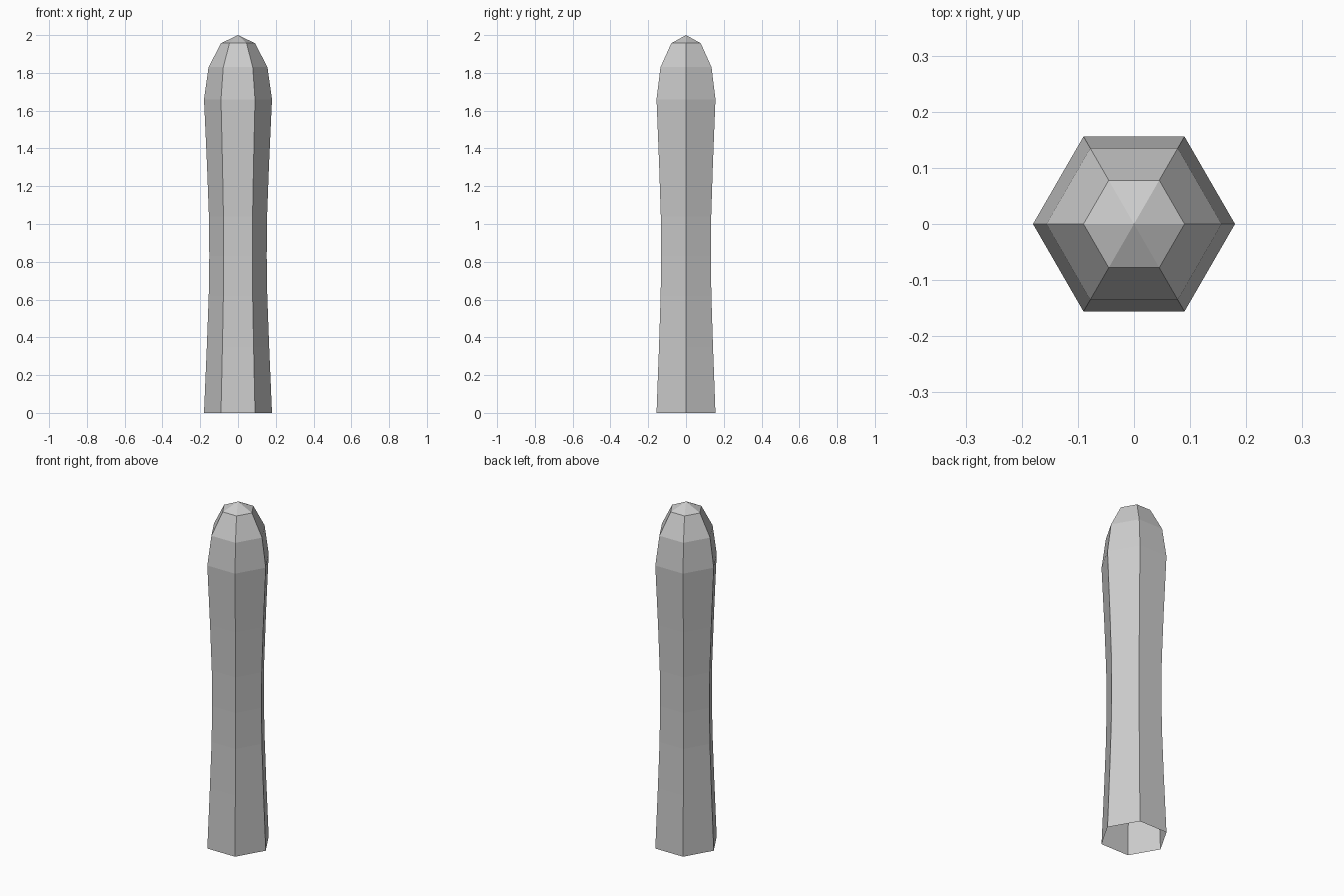
import bpy, bmesh
from math import cos, sin, pi

if "Cube" in bpy.data.objects:
    bpy.data.objects.remove(bpy.data.objects["Cube"])

SIDES = 6
# (radius, height) outline of the post, open at the bottom
PROFILE = [(0.18, 0), (0.165, 0.35), (0.155, 0.62), (0.152, 0.83), (0.154, 1.04),
           (0.164, 1.31), (0.18, 1.66), (0.156, 1.83), (0.09, 1.957)]
TIP = 2.0

bm = bmesh.new()
rings = [[bm.verts.new((r * cos(2 * pi * i / SIDES), r * sin(2 * pi * i / SIDES), z))
          for i in range(SIDES)] for r, z in PROFILE]

# Side walls
for low, high in zip(rings, rings[1:]):
    for i in range(SIDES):
        j = (i + 1) % SIDES
        bm.faces.new((low[i], low[j], high[j], high[i]))

# Pointed cap
tip = bm.verts.new((0, 0, TIP))
for i in range(SIDES):
    bm.faces.new((rings[-1][i], rings[-1][(i + 1) % SIDES], tip))

mesh = bpy.data.meshes.new("post")
bm.to_mesh(mesh)
bm.free()
bpy.context.collection.objects.link(bpy.data.objects.new("post", mesh))
